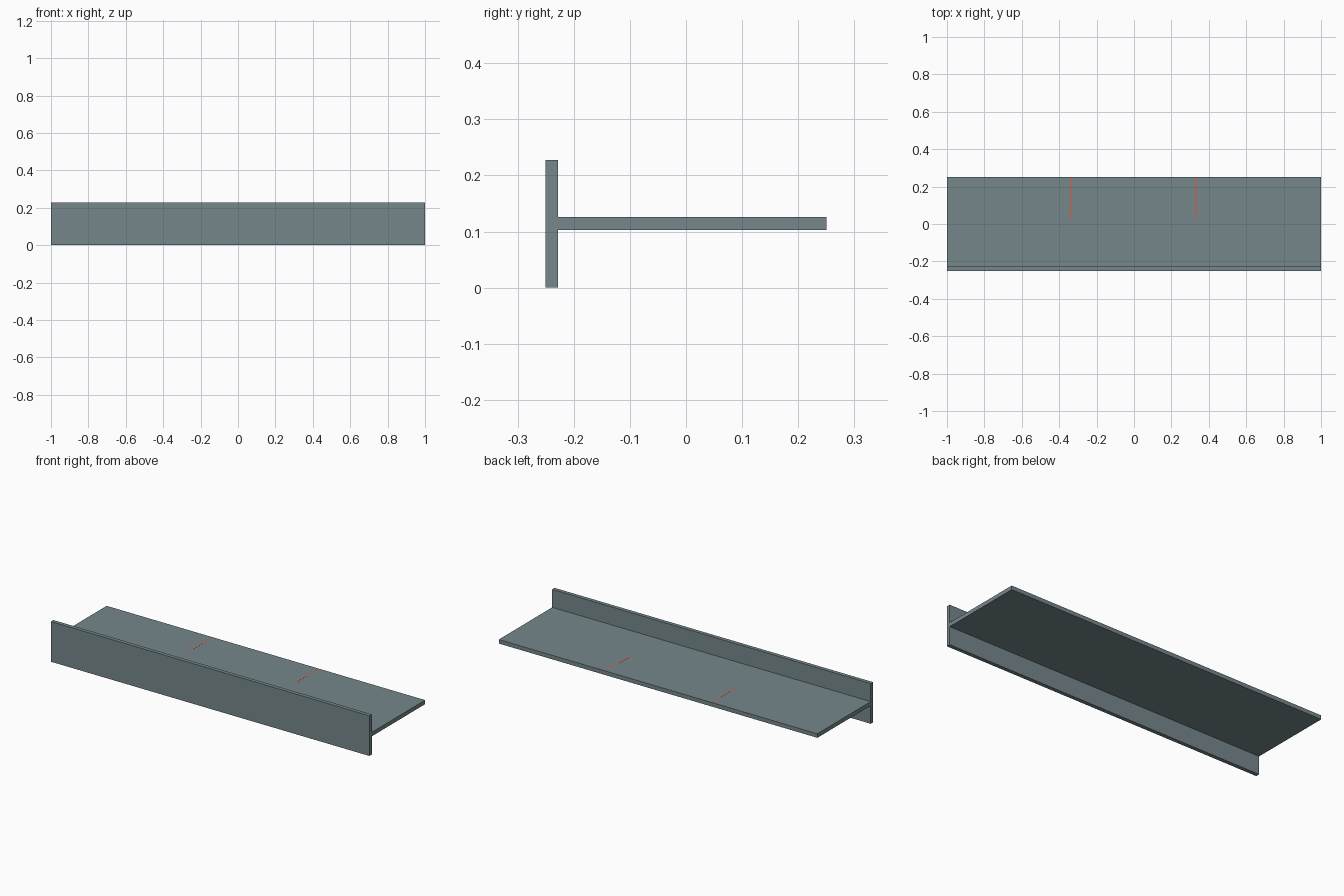
import bpy

if "Cube" in bpy.data.objects:
    bpy.data.objects.remove(bpy.data.objects["Cube"])

def material(name, rgb):
    m = bpy.data.materials.new(name)
    m.diffuse_color = (*rgb, 1)
    m.use_nodes = True
    m.node_tree.nodes["Principled BSDF"].inputs["Base Color"].default_value = m.diffuse_color
    return m

steel = material("blue grey steel", (0.18, 0.245, 0.26))
red = material("red marking", (0.60, 0.12, 0.09))

def box(name, lo, hi, mat):
    bpy.ops.mesh.primitive_cube_add(size=1)
    o = bpy.context.object
    o.name = name
    for v in o.data.vertices:
        v.co = [hi[i] if v.co[i] > 0 else lo[i] for i in range(3)]
    o.data.materials.append(mat)
    return o

# Upright flange along the front
FLANGE_Y = -0.228
box("flange", (-1, -0.25, 0), (1, FLANGE_Y, 0.228), steel)

# Horizontal web reaching back from the flange
box("web", (-1, FLANGE_Y, 0.103), (1, 0.25, 0.126), steel)

# Hairline red marks on top of the web
for side, x in (("left", -0.335), ("right", 0.33)):
    box(side + "_mark", (x - 0.004, 0.03, 0.1255), (x + 0.004, 0.25, 0.1262), red)
